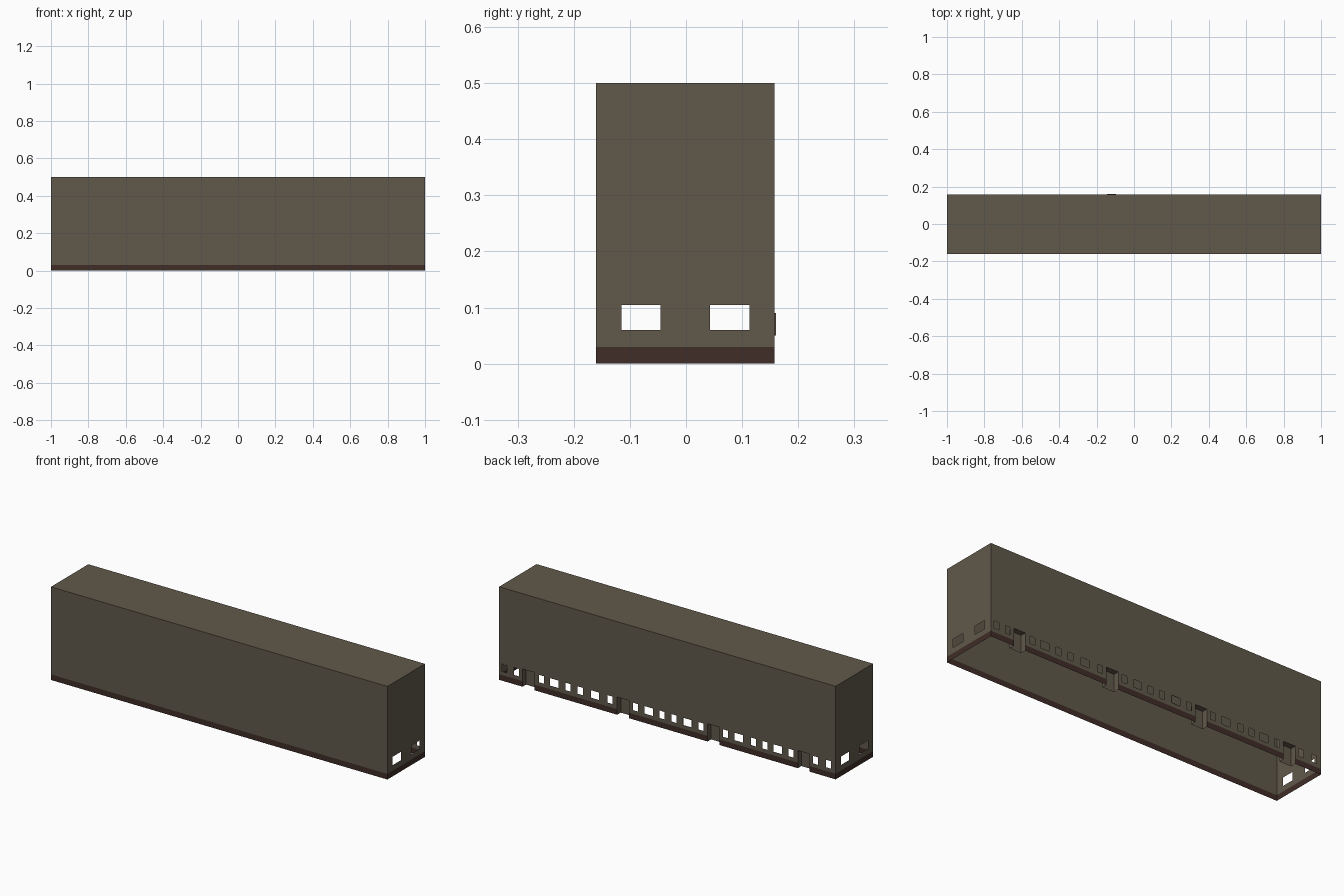
import bpy, bmesh

if "Cube" in bpy.data.objects:
    bpy.data.objects.remove(bpy.data.objects["Cube"])

X, Y0, Y1, H, BAND = 1.0, -0.16, 0.158, 0.5, 0.03
DOOR_W, DOOR_H, DEPTH = 0.07, 0.095, 0.03


def material(name, rgb):
    m = bpy.data.materials.new(name)
    m.diffuse_color = (*rgb, 1)
    m.use_nodes = True
    m.node_tree.nodes["Principled BSDF"].inputs["Base Color"].default_value = m.diffuse_color
    return m


BROWN = material("brown_wall", (0.12, 0.10, 0.07))
RED = material("dark_red_base", (0.05, 0.026, 0.021))


def build(name, quads):
    """Make an object from (corner points, material index) quads."""
    bm = bmesh.new()
    for pts, mi in quads:
        f = bm.faces.new([bm.verts.new(p) for p in pts])
        f.material_index = mi
    bmesh.ops.remove_doubles(bm, verts=bm.verts, dist=1e-5)
    me = bpy.data.meshes.new(name)
    bm.to_mesh(me)
    bm.free()
    me.materials.append(BROWN)
    me.materials.append(RED)
    ob = bpy.data.objects.new(name, me)
    bpy.context.collection.objects.link(ob)
    return ob


def wall(name, u0, u1, place, holes=(), flip=False):
    """Thin wall with rectangular openings (ua, ub, za, zb) and a base band."""
    us = sorted({u0, u1, *(h[0] for h in holes), *(h[1] for h in holes)})
    zs = sorted({0, BAND, H, *(h[2] for h in holes), *(h[3] for h in holes)})
    quads = []
    for a, b in zip(us, us[1:]):
        for c, d in zip(zs, zs[1:]):
            u, z = (a + b) / 2, (c + d) / 2
            if any(h[0] < u < h[1] and h[2] < z < h[3] for h in holes):
                continue
            pts = [place(a, c), place(b, c), place(b, d), place(a, d)]
            quads.append((pts[::-1] if flip else pts, int(z < BAND)))
    return build(name, quads)


# Back openings: small windows, wide windows, doors
small = [0.967, 0.898, 0.749, 0.59, 0.518, 0.34, 0.189, 0.032, -0.038,
         -0.2, -0.345, -0.512, -0.58, -0.735, -0.881, -0.958]
wide = [0.673, 0.43, 0.111, -0.12, -0.423, -0.655]
doors = [0.826, 0.263, -0.274, -0.81]


def opening(x, w, z0, z1):
    return (x - w / 2, x + w / 2, z0, z1)


back = [opening(x, 0.03, 0.05, 0.09) for x in small]
back += [opening(x, 0.05, 0.05, 0.09) for x in wide]
back += [opening(x, DOOR_W, 0, DOOR_H) for x in doors]
ends = [(-0.115, -0.045, 0.06, 0.105), (0.043, 0.113, 0.06, 0.105)]

# Walls and roof
wall("front_wall", -X, X, lambda u, z: (u, Y0, z))
wall("back_wall", -X, X, lambda u, z: (u, Y1, z), back, True)
wall("right_wall", Y0, Y1, lambda u, z: (X, u, z), ends)
wall("left_wall", Y0, Y1, lambda u, z: (-X, u, z), ends, True)
build("roof", [([(-X, Y0, H), (X, Y0, H), (X, Y1, H), (-X, Y1, H)], 0)])

# Recessed doorways: panel, two jambs and a lintel
for i, x in enumerate(doors):
    a, b, yi, t = x - DOOR_W / 2, x + DOOR_W / 2, Y1 - DEPTH, DOOR_H
    build(f"doorway_{i + 1}", [
        ([(b, yi, 0), (a, yi, 0), (a, yi, t), (b, yi, t)], 0),
        ([(a, yi, 0), (a, Y1, 0), (a, Y1, t), (a, yi, t)], 0),
        ([(b, Y1, 0), (b, yi, 0), (b, yi, t), (b, Y1, t)], 0),
        ([(a, yi, t), (a, Y1, t), (b, Y1, t), (b, yi, t)], 0)])

# Thin raised rim around one wide window
a, b, c, d = opening(-0.12, 0.05, 0.05, 0.09)
ring = [(a, c), (b, c), (b, d), (a, d)]
build("window_rim", [([(p[0], Y1, p[1]), (q[0], Y1, q[1]),
                       (q[0], 0.16, q[1]), (p[0], 0.16, p[1])], 0)
                     for p, q in zip(ring, ring[1:] + ring[:1])])
